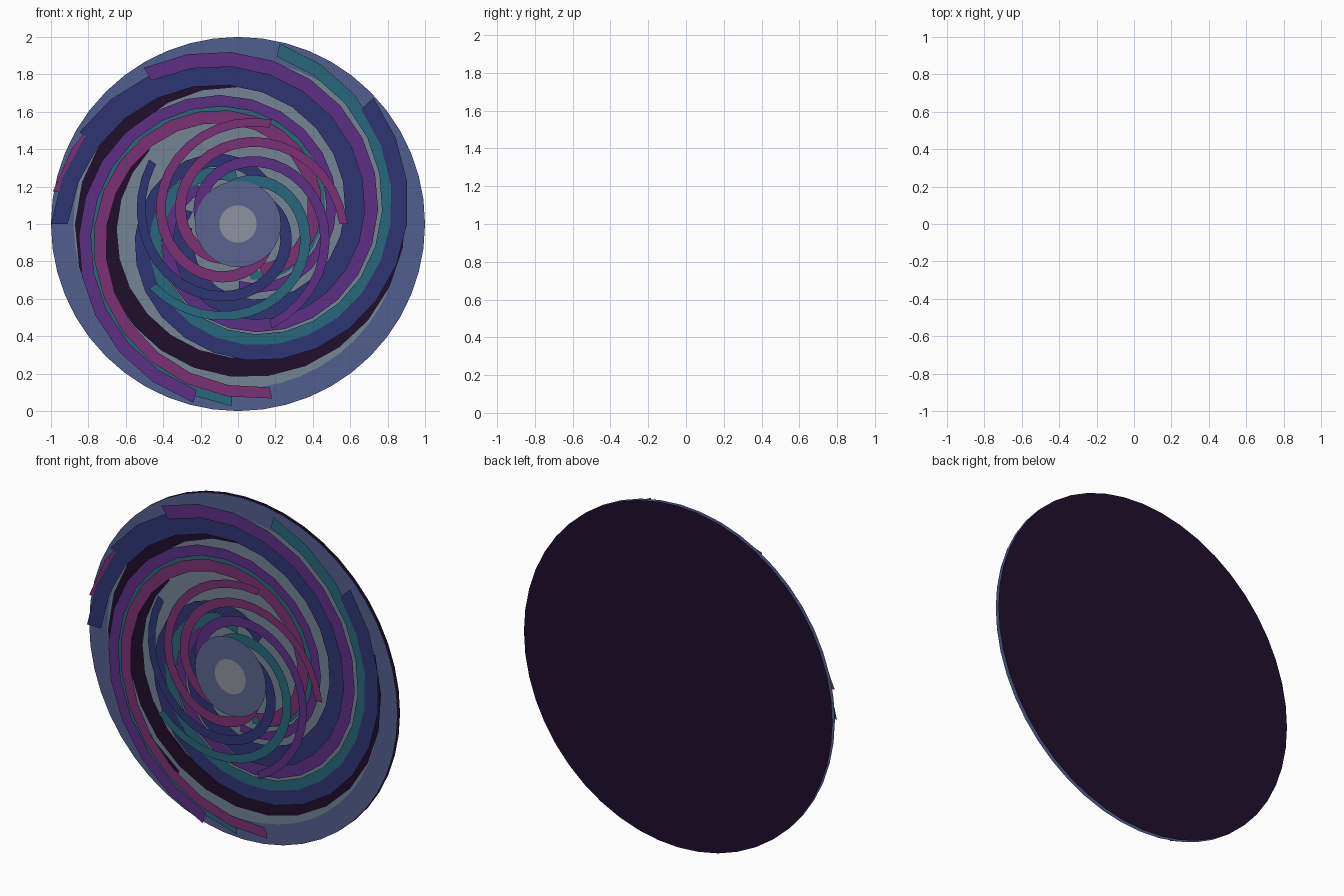
import bpy, math

if "Cube" in bpy.data.objects:
    bpy.data.objects.remove(bpy.data.objects["Cube"])

CZ = 1.0  # height of the centre


def material(name, rgb):
    m = bpy.data.materials.new(name)
    m.diffuse_color = tuple((c / 255) ** 2.2 for c in rgb) + (1,)
    m.use_nodes = True
    m.node_tree.nodes["Principled BSDF"].inputs["Base Color"].default_value = m.diffuse_color
    return m


MATS = {
    "dark": material("dark", (36, 22, 48)),
    "rim": material("rim", (82, 95, 140)),
    "mist": material("mist", (115, 130, 148)),
    "hub": material("hub", (92, 100, 140)),
    "core": material("core", (142, 145, 156)),
    "blue": material("blue", (50, 56, 115)),
    "teal": material("teal", (45, 103, 122)),
    "purple": material("purple", (93, 50, 130)),
    "magenta": material("magenta", (122, 52, 115)),
}


def mesh_object(name, verts, faces, mat):
    me = bpy.data.meshes.new(name)
    me.from_pydata(verts, [], faces)
    me.materials.append(MATS[mat])
    ob = bpy.data.objects.new(name, me)
    bpy.context.collection.objects.link(ob)
    return ob


def disc(name, radius, y, mat, sides=48, back=False):
    pts = [(radius * math.cos(2 * math.pi * i / sides), y,
            CZ + radius * math.sin(2 * math.pi * i / sides)) for i in range(sides)]
    order = list(range(sides))
    mesh_object(name, pts, [order[::-1] if back else order], mat)


def spiral(name, start, turn, r0, r1, w0, w1, y, mat, steps):
    """Flat ribbon winding from radius r0 at the start angle to radius r1."""
    verts, faces = [], []
    for i in range(steps + 1):
        t = i / steps
        a = math.radians(start + turn * t)
        r = r0 + (r1 - r0) * t
        h = (w0 + (w1 - w0) * t) / 2
        for rad in (r + h, r - h):
            verts.append((rad * math.cos(a), y, CZ + rad * math.sin(a)))
    for i in range(steps):
        f = (2 * i, 2 * i + 2, 2 * i + 3, 2 * i + 1)
        faces.append(f if turn > 0 else f[::-1])
    mesh_object(name, verts, faces, mat)


# Backing discs
disc("back_disc", 1.0, 0.072, "dark", back=True)
disc("rim_disc", 1.0, 0.05, "rim")
disc("mist_disc", 0.88, 0.046, "mist")

# Outer arms, rear to front: start angle, turn, radii, widths, depth, colour
OUTER = [
    (20, -240, 0.86, 0.66, 0.11, 0.09, 0.042, "dark"),
    (240, -180, 0.86, 0.76, 0.09, 0.09, 0.041, "dark"),
    (268, -345, 0.94, 0.28, 0.07, 0.05, 0.038, "teal"),
    (170, -345, 0.96, 0.27, 0.09, 0.05, 0.036, "magenta"),
    (150, -345, 0.93, 0.28, 0.10, 0.06, 0.034, "blue"),
    (180, -345, 0.955, 0.28, 0.09, 0.07, 0.031, "blue"),
    (256, -345, 0.95, 0.33, 0.07, 0.05, 0.015, "purple"),
    (281, -345, 0.92, 0.28, 0.06, 0.08, 0.013, "magenta"),
    (121, -345, 0.935, 0.28, 0.08, 0.06, 0.011, "purple"),
    (77, -345, 0.955, 0.25, 0.07, 0.07, 0.009, "teal"),
    (43, -345, 0.945, 0.26, 0.09, 0.07, 0.006, "blue"),
]
for i, (ang, turn, r0, r1, w0, w1, y, col) in enumerate(OUTER):
    spiral(f"outer_arm_{i + 1}", ang, turn, r0, r1, w0, w1, y, col, abs(turn) // 14)

# Inner arms winding the other way
for i, col in enumerate(["magenta", "magenta", "blue", "teal", "purple"]):
    spiral(f"inner_arm_{i + 1}", 72 * i, 265, 0.565, 0.17, 0.045, 0.07,
           -0.058 - 0.001 * i, col, 26)

# Centre
disc("hub_disc", 0.23, -0.069, "hub", 32)
disc("core_disc", 0.10, -0.072, "core", 32)
